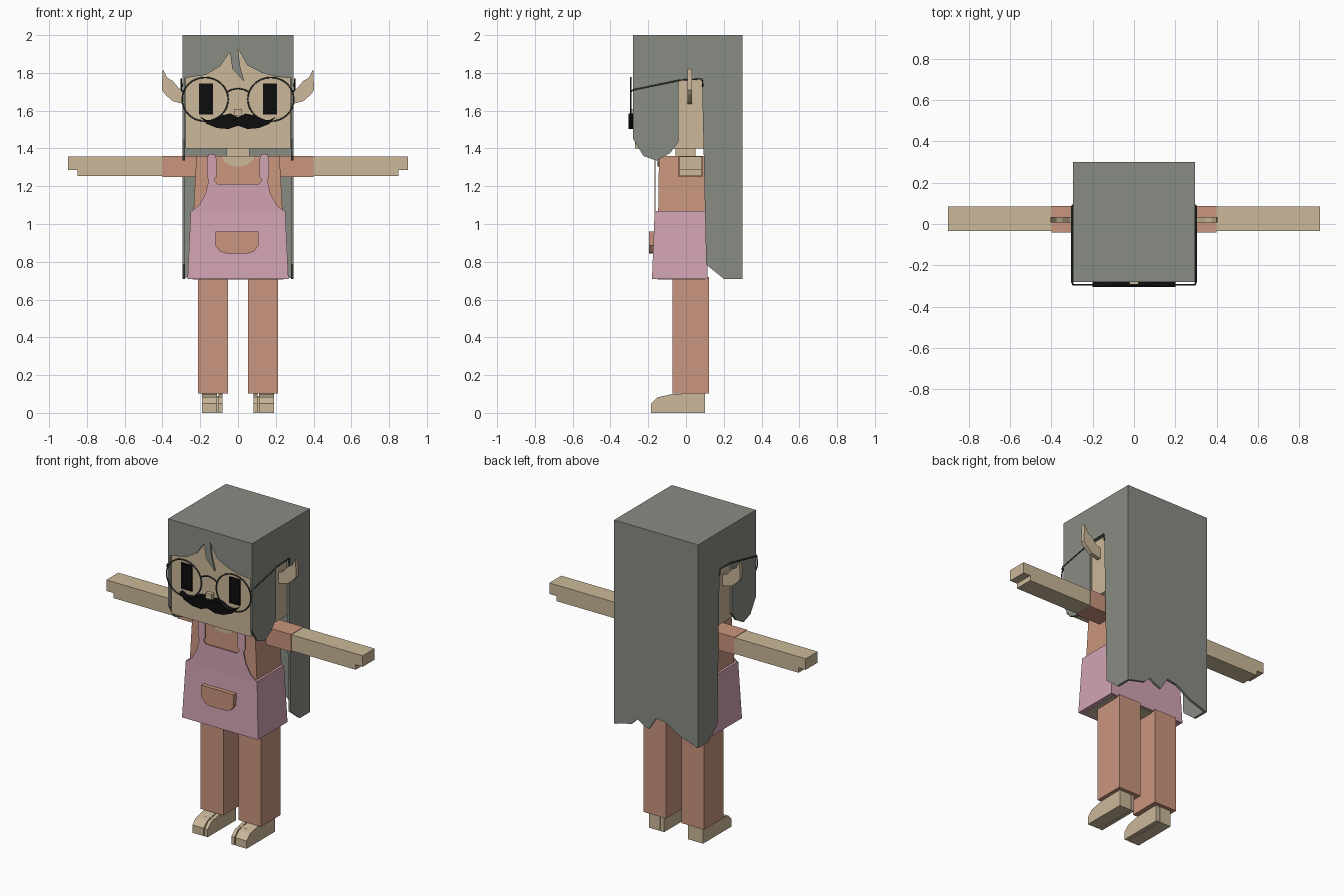
import bpy, bmesh
from math import sin, cos, pi

if "Cube" in bpy.data.objects:
    bpy.data.objects.remove(bpy.data.objects["Cube"], do_unlink=True)


def material(name, r, g, b):
    m = bpy.data.materials.new(name)
    m.use_nodes = True
    m.diffuse_color = (r, g, b, 1)
    for n in m.node_tree.nodes:
        if n.type == 'BSDF_PRINCIPLED':
            n.inputs["Base Color"].default_value = (r, g, b, 1)
            n.inputs["Roughness"].default_value = 0.8
    return m


HAIR = material("grey hair", 0.25, 0.265, 0.23)
SKIN = material("tan skin", 0.60, 0.48, 0.32)
CLOTH = material("terracotta cloth", 0.59, 0.30, 0.21)
PINK = material("pink apron", 0.64, 0.37, 0.45)
BLACK = material("black", 0.004, 0.004, 0.004)
WIRE = material("dark wire", 0.05, 0.06, 0.058)


def loft(name, mat, rings):
    """Join matching rings of points into a closed solid."""
    bm = bmesh.new()
    loops = [[bm.verts.new(p) for p in ring] for ring in rings]
    n = len(loops[0])
    for a, b in zip(loops, loops[1:]):
        for i in range(n):
            bm.faces.new((a[i], a[(i + 1) % n], b[(i + 1) % n], b[i]))
    bm.faces.new(loops[0])
    bm.faces.new(loops[-1])
    bmesh.ops.recalc_face_normals(bm, faces=bm.faces[:])
    me = bpy.data.meshes.new(name)
    bm.to_mesh(me)
    bm.free()
    me.materials.append(mat)
    ob = bpy.data.objects.new(name, me)
    bpy.context.collection.objects.link(ob)
    return ob


def rect(z, x, y0, y1):
    return [(-x, y0, z), (x, y0, z), (x, y1, z), (-x, y1, z)]


def plate(name, mat, pts, y0, y1):
    """Outline in x, z pushed along y."""
    return loft(name, mat, [[(x, y, z) for x, z in pts] for y in (y0, y1)])


def panel(name, mat, pts, x0, x1):
    """Outline in y, z pushed along x."""
    return loft(name, mat, [[(x, y, z) for y, z in pts] for x in (x0, x1)])


def box(name, mat, x0, x1, y0, y1, z0, z1):
    return plate(name, mat, [(x0, z0), (x1, z0), (x1, z1), (x0, z1)], y0, y1)


def both(half):
    """Mirror a half outline across x = 0."""
    return half + [(-x, z) for x, z in reversed(half) if x > 0]


def tube(name, pts, radius, cyclic=False):
    cu = bpy.data.curves.new(name, 'CURVE')
    cu.dimensions = '3D'
    cu.bevel_depth = radius
    cu.bevel_resolution = 1
    cu.use_fill_caps = True
    sp = cu.splines.new('POLY')
    sp.points.add(len(pts) - 1)
    for p, co in zip(sp.points, pts):
        p.co = (*co, 1)
    sp.use_cyclic_u = cyclic
    cu.materials.append(WIRE)
    ob = bpy.data.objects.new(name, cu)
    bpy.context.collection.objects.link(ob)
    bpy.ops.object.select_all(action='DESELECT')
    ob.select_set(True)
    bpy.context.view_layer.objects.active = ob
    bpy.ops.object.convert(target='MESH')


# Hair shell: top, back, fringe and two side panels
W, T = 0.295, 0.015
box("hair_top", HAIR, -W, W, -0.28, 0.30, 1.97, 2.0)
plate("hair_back", HAIR,
      [(-W, 2), (-W, 0.71), (-0.17, 0.75), (-0.07, 0.81), (0, 0.82), (0.05, 0.74),
       (0.1, 0.76), (0.13, 0.78), (0.17, 0.74), (W, 0.71), (W, 2)], 0.285, 0.30)
plate("hair_fringe", HAIR,
      [(-W, 2), (W, 2), (W, 1.77), (0.2, 1.78), (0.127, 1.80), (0.05, 1.84),
       (0, 1.93), (0.01, 1.84), (0.033, 1.755), (-0.03, 1.82), (-0.042, 1.91),
       (-0.095, 1.835), (-0.17, 1.79), (-W, 1.77)], -0.28, -0.265)
side = [(-0.28, 2), (-0.28, 1.45), (-0.225, 1.36), (-0.155, 1.335), (-0.085, 1.375),
        (-0.04, 1.435), (-0.04, 1.765), (0.085, 1.765), (0.107, 0.785),
        (0.2, 0.71), (0.30, 0.71), (0.30, 2)]

# Head, neck, nose and moustache
box("head", SKIN, -0.279, 0.279, -0.27, 0.284, 1.4, 1.965)
box("neck", SKIN, -0.06, 0.06, -0.055, 0.05, 1.34, 1.41)
box("nose", SKIN, -0.022, 0.022, -0.295, -0.268, 1.575, 1.61)
plate("moustache", BLACK, both(
    [(0, 1.565), (0.04, 1.585), (0.085, 1.575), (0.125, 1.553), (0.165, 1.55),
     (0.2, 1.568), (0.165, 1.53), (0.11, 1.508), (0.05, 1.503), (0, 1.52)]), -0.305, -0.268)

# Torso, neckline, apron and pocket
loft("shirt", CLOTH, [rect(0.8, 0.245, -0.148, 0.1), rect(1.08, 0.235, -0.147, 0.1),
                      rect(1.36, 0.22, -0.143, 0.095)])
plate("neckline", SKIN, [(0.085 * cos(a * pi / 10), 1.361 - 0.057 * sin(a * pi / 10))
                         for a in range(11)], -0.15, -0.142)
loft("apron_skirt", PINK, [rect(0.71, 0.267, -0.18, 0.115), rect(1.07, 0.25, -0.166, 0.104)])
loft("hips_underside", SKIN, [rect(0.706, 0.24, -0.15, 0.1), rect(0.712, 0.24, -0.15, 0.1)])
plate("apron_bib", PINK, both(
    [(0.25, 1.065), (0.205, 1.1), (0.172, 1.16), (0.155, 1.23), (0.165, 1.25),
     (0.165, 1.345), (0.155, 1.37), (0.125, 1.37), (0.114, 1.345), (0.114, 1.25),
     (0.127, 1.235), (0.11, 1.212)]), -0.167, -0.162)
plate("pocket", CLOTH, [(-0.12, 0.96), (-0.12, 0.885), (-0.095, 0.855), (-0.06, 0.843),
                        (0.05, 0.843), (0.085, 0.855), (0.108, 0.885), (0.108, 0.96)],
      -0.197, -0.165)

# Paired parts
foot = [(0.1, 0), (0.1, 0.105), (-0.07, 0.1), (-0.15, 0.083), (-0.185, 0.05), (-0.185, 0)]
for s, tag in ((1, "left"), (-1, "right")):
    panel(tag + "_hair_side", HAIR, side, s * (W - T), s * W)
    box(tag + "_eye", BLACK, s * 0.132, s * 0.206, -0.277, -0.268, 1.58, 1.745)
    plate(tag + "_ear", SKIN, [(s * x, z) for x, z in (
        (0.27, 1.635), (0.295, 1.637), (0.345, 1.65), (0.385, 1.685), (0.403, 1.71),
        (0.398, 1.82), (0.375, 1.775), (0.345, 1.757), (0.31, 1.715), (0.27, 1.7))],
        0.007, 0.033)

    # Sleeve, arm and the longer upper fingers
    box(tag + "_sleeve", CLOTH, s * 0.2, s * 0.40, -0.04, 0.087, 1.25, 1.36)
    box(tag + "_arm", SKIN, s * 0.39, s * 0.85, -0.035, 0.085, 1.255, 1.357)
    box(tag + "_fingers", SKIN, s * 0.84, s * 0.90, -0.035, 0.085, 1.287, 1.357)

    # Trouser leg, foot and separate big toe
    box(tag + "_leg", CLOTH, s * 0.053, s * 0.213, -0.072, 0.123, 0.103, 0.72)
    panel(tag + "_foot", SKIN, foot, s * 0.111, s * 0.19)
    panel(tag + "_big_toe", SKIN, foot, s * 0.083, s * 0.104)
    box(tag + "_foot_sole", SKIN, s * 0.09, s * 0.15, -0.12, 0.098, 0.002, 0.09)

    # Glasses
    tube(tag + "_lens_rim", [(s * 0.174 + 0.122 * cos(a * pi / 16), -0.293,
                              1.66 + 0.116 * sin(a * pi / 16)) for a in range(32)],
         0.004, True)
    tube(tag + "_temple", [(s * 0.294, -0.293, 1.70), (s * 0.3, -0.28, 1.71),
                           (s * 0.3, -0.03, 1.762), (s * 0.3, 0.085, 1.768),
                           (s * 0.298, 0.09, 1.725)], 0.004)

tube("glasses_bridge", [(x, -0.293, 1.718 - 6 * x * x)
                        for x in (-0.056, -0.035, 0, 0.035, 0.056)], 0.004)
